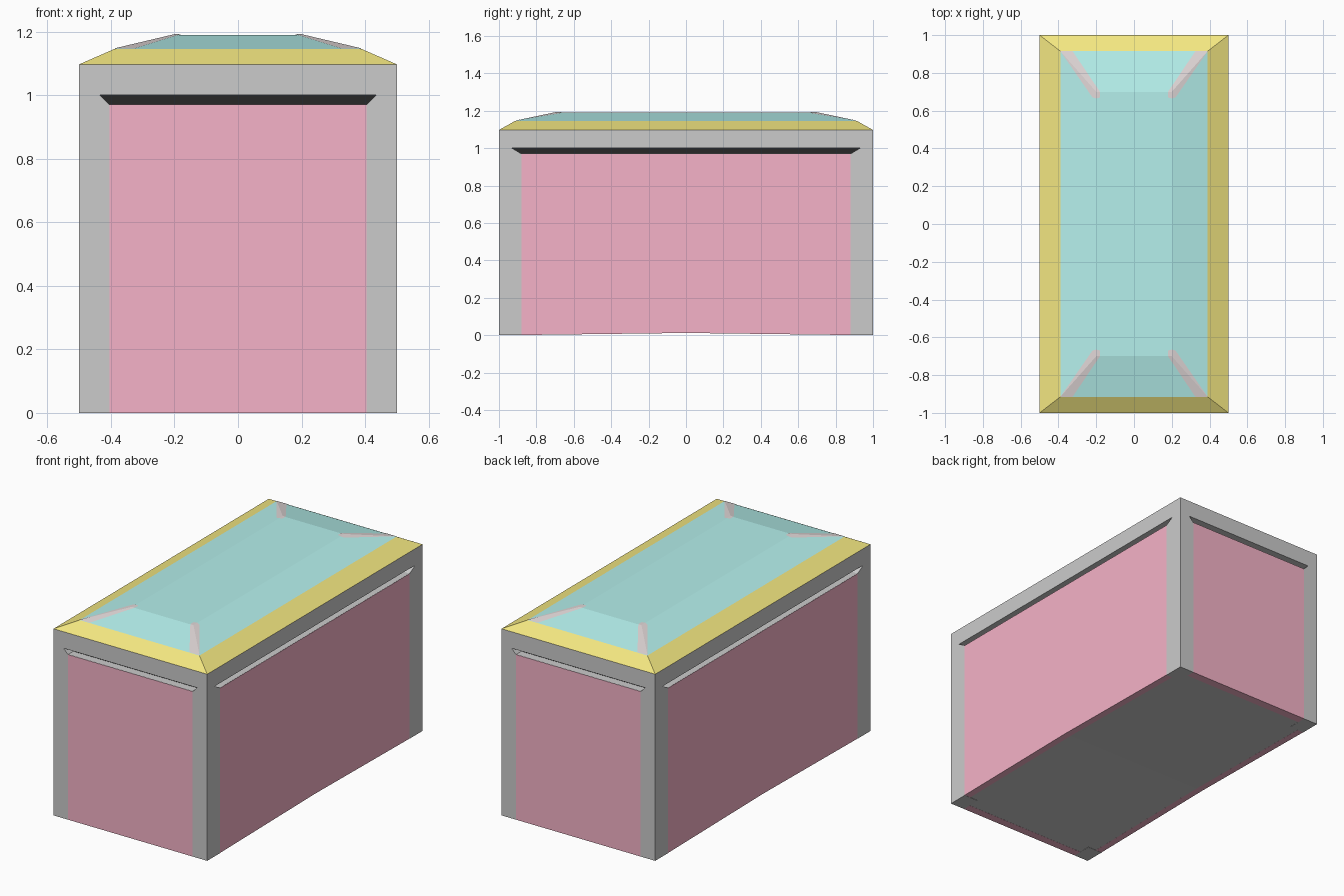
import bpy, bmesh

if "Cube" in bpy.data.objects:
    bpy.data.objects.remove(bpy.data.objects["Cube"])


def material(name, rgb):
    m = bpy.data.materials.new(name)
    m.diffuse_color = (*rgb, 1)
    m.use_nodes = True
    m.node_tree.nodes["Principled BSDF"].inputs["Base Color"].default_value = m.diffuse_color
    return m


PINK = material("pink", (0.92, 0.45, 0.58))
BLACK = material("black", (0.02, 0.02, 0.02))
YELLOW = material("yellow", (0.90, 0.80, 0.22))
TEAL = material("teal", (0.46, 0.87, 0.84))
PALE = material("pale", (0.75, 0.68, 0.68))


def finish(name, bm, mat=None, recalc=True):
    if recalc:
        bmesh.ops.recalc_face_normals(bm, faces=bm.faces)
    me = bpy.data.meshes.new(name)
    bm.to_mesh(me)
    bm.free()
    ob = bpy.data.objects.new(name, me)
    bpy.context.collection.objects.link(ob)
    if mat:
        me.materials.append(mat)
    return ob


def skin(name, rings, mat=None):
    """Closed solid through rings with equal point counts."""
    bm = bmesh.new()
    vs = [[bm.verts.new(p) for p in r] for r in rings]
    n = len(rings[0])
    for a, b in zip(vs, vs[1:]):
        for i in range(n):
            j = (i + 1) % n
            bm.faces.new((a[i], a[j], b[j], b[i]))
    bm.faces.new(vs[0])
    bm.faces.new(vs[-1])
    return finish(name, bm, mat)


def rect(x0, x1, y0, y1, z):
    return [(x0, y0, z), (x1, y0, z), (x1, y1, z), (x0, y1, z)]


def centred(x, y, z):
    return rect(-x, x, -y, y, z)


# Floor, creased slightly upward across the middle
floor = [(-0.999, 0), (0, 0.012), (0.999, 0), (0.999, 0.03), (0, 0.03), (-0.999, 0.03)]
skin("floor", [[(x, y, z) for y, z in floor] for x in (-0.499, 0.499)])

# Corner posts, flared back at the top
for sx, nx in ((-1, "left"), (1, "right")):
    for sy, ny in ((-1, "front"), (1, "back")):
        levels = ((0.405, 0.88, 0), (0.405, 0.88, 0.97), (0.435, 0.93, 1.0))
        skin(f"{ny}_{nx}_post",
             [rect(sx * x, sx * 0.5, sy * y, sy * 1.0, z) for x, y, z in levels])

# Wall panels flush with the posts
side = [(-0.88, 0.001), (0, 0.012), (0.88, 0.001), (0.88, 0.97), (-0.88, 0.97)]
for s, nx, ny in ((-1, "left", "front"), (1, "right", "back")):
    skin(f"{nx}_panel", [[(s * x, y, z) for y, z in side] for x in (0.46, 0.5)], PINK)
    skin(f"{ny}_panel", [rect(-0.405, 0.405, s * 0.95, s * 1.0, z) for z in (0, 0.97)], PINK)

# Grey ledge and dark core behind the slots
skin("slot_ledge", [centred(0.499, 0.999, z) for z in (0.94, 0.9705)])
skin("slot_core", [centred(0.45, 0.95, z) for z in (0.9, 1.02)], BLACK)

# Header band and the two-stage roof
skin("header_band", [centred(0.5, 1.0, z) for z in (1.0, 1.097)])
skin("roof_rim", [centred(0.5, 1.0, 1.097), centred(0.39, 0.915, 1.145)], YELLOW)
skin("roof_cap", [centred(0.39, 0.915, 1.145), centred(0.2, 0.7, 1.19)], TEAL)


def roof_z(x, y):
    return min(1.19, 1.145 + 0.045 * (0.39 - x) / 0.19,
               1.145 + 0.045 * (0.915 - y) / 0.215) + 0.002


# Thin strips folded over the roof hips
plan = [(0.39, 0.915), (0.325, 0.915), (0.18, 0.7), (0.2, 0.7),
        (0.18, 0.67), (0.2, 0.665), (0.22, 0.67)]
for sx, nx in ((-1, "left"), (1, "right")):
    for sy, ny in ((-1, "front"), (1, "back")):
        bm = bmesh.new()
        v = [bm.verts.new((sx * x, sy * y, roof_z(x, y))) for x, y in plan]
        for f in ((0, 1, 2, 3), (0, 3, 5, 6), (3, 2, 4, 5)):
            face = bm.faces.new([v[i] for i in f])
            face.normal_update()
            if face.normal.z < 0:
                face.normal_flip()
        finish(f"{ny}_{nx}_hip_strip", bm, PALE, recalc=False)
